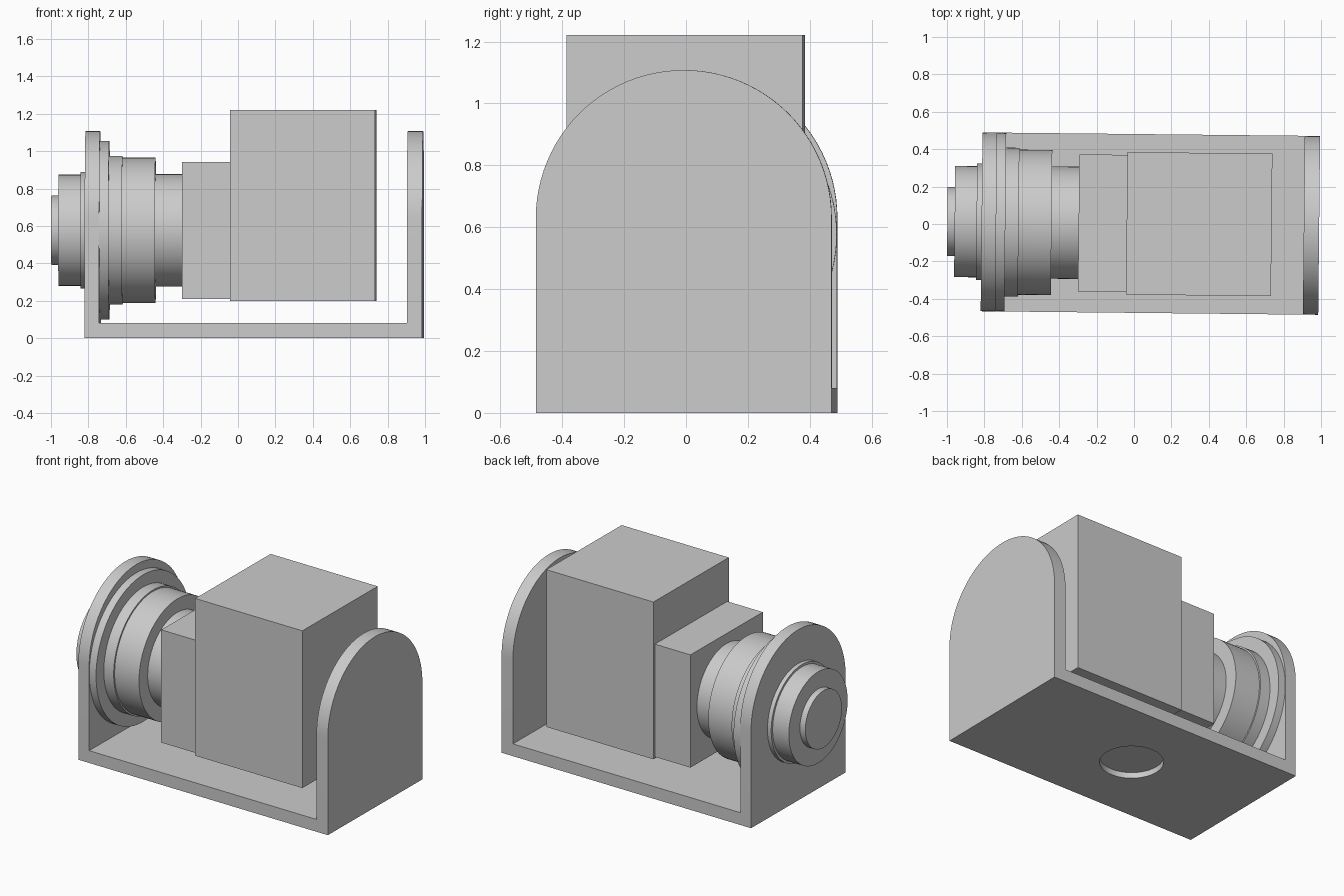
import bpy, bmesh, math
from mathutils import Matrix, Vector

cube = bpy.data.objects.get("Cube")
if cube:
    bpy.data.objects.remove(cube, do_unlink=True)

grey = bpy.data.materials.new("light grey")
grey.use_nodes = True
grey.diffuse_color = (0.6, 0.6, 0.6, 1)
grey.node_tree.nodes["Principled BSDF"].inputs["Base Color"].default_value = (0.6, 0.6, 0.6, 1)

# The whole assembly is turned very slightly about the vertical
TURN = Matrix.Rotation(-0.0105, 4, "Z")
MID_Y = 0.003
AXIS_Z = 0.577


def finish(name, bm):
    bmesh.ops.recalc_face_normals(bm, faces=bm.faces[:])
    mesh = bpy.data.meshes.new(name)
    bm.to_mesh(mesh)
    bm.free()
    mesh.materials.append(grey)
    obj = bpy.data.objects.new(name, mesh)
    bpy.context.collection.objects.link(obj)
    obj.matrix_world = TURN
    return obj


def box(name, x0, x1, half_y, z0, z1):
    bm = bmesh.new()
    bmesh.ops.create_cube(bm, size=1)
    bmesh.ops.scale(bm, vec=(x1 - x0, 2 * half_y, z1 - z0), verts=bm.verts)
    bmesh.ops.translate(bm, vec=((x0 + x1) / 2, MID_Y, (z0 + z1) / 2), verts=bm.verts)
    return finish(name, bm)


def smooth(obj):
    bpy.ops.object.select_all(action="DESELECT")
    obj.select_set(True)
    bpy.context.view_layer.objects.active = obj
    bpy.ops.object.shade_smooth_by_angle(angle=math.radians(30))


def turned(name, profile, segments=96):
    """Spin a list of (x, radius) points about the drive axis."""
    bm = bmesh.new()
    centre = Vector((0, MID_Y, AXIS_Z))
    ends = [(profile[0][0], 0)] + profile + [(profile[-1][0], 0)]
    verts = [bm.verts.new(centre + Vector((x, 0, r))) for x, r in ends]
    edges = [bm.edges.new(pair) for pair in zip(verts, verts[1:])]
    bmesh.ops.spin(bm, geom=verts + edges, cent=centre, axis=(1, 0, 0),
                   angle=2 * math.pi, steps=segments)
    bmesh.ops.remove_doubles(bm, verts=bm.verts, dist=0.0001)
    obj = finish(name, bm)
    smooth(obj)
    return obj


def cut(obj, cutter):
    cutter.hide_render = True
    mod = obj.modifiers.new("cut", "BOOLEAN")
    mod.operation = "DIFFERENCE"
    mod.solver = "EXACT"
    mod.object = cutter
    bpy.context.view_layer.objects.active = obj
    bpy.ops.object.modifier_apply(modifier=mod.name)
    bpy.data.objects.remove(cutter, do_unlink=True)


# U-shaped bracket: a round-topped bar with the channel cut out of it
left, right, half, spring = -0.815, 0.99, 0.478, 0.63
bm = bmesh.new()
outline = [(-half, 0), (half, 0)]
for i in range(49):
    a = math.pi * i / 48
    outline.append((half * math.cos(a), spring + half * math.sin(a)))
face = bm.faces.new([bm.verts.new((left, MID_Y + y, z)) for y, z in outline])
extruded = bmesh.ops.extrude_face_region(bm, geom=[face])["geom"]
bmesh.ops.translate(bm, vec=(right - left, 0, 0),
                    verts=[v for v in extruded if isinstance(v, bmesh.types.BMVert)])
bracket = finish("bracket", bm)
cut(bracket, box("channel_cutter", -0.737, 0.908, 0.7, 0.08, 1.5))

# Shallow round pocket under the base
bm = bmesh.new()
bmesh.ops.create_cone(bm, cap_ends=True, segments=64, radius1=0.185, radius2=0.185,
                      depth=0.08, matrix=Matrix.Translation((0.02, MID_Y, -0.003)))
cut(bracket, finish("pocket_cutter", bm))
smooth(bracket)

# Drive parts outside the bracket
turned("output_hub", [(-0.998, 0.185), (-0.959, 0.185), (-0.959, 0.297),
                      (-0.842, 0.297), (-0.842, 0.312), (-0.81, 0.312)])

# Drive parts inside the bracket
turned("flange_and_housing", [(-0.738, 0.477), (-0.688, 0.477), (-0.688, 0.398),
                              (-0.617, 0.398), (-0.617, 0.388), (-0.441, 0.388),
                              (-0.441, 0.3), (-0.294, 0.3)])

# Gearbox and motor blocks
box("gearbox", -0.296, -0.038, 0.366, 0.21, 0.942)
box("motor", -0.039, 0.736, 0.381, 0.2, 1.221)
